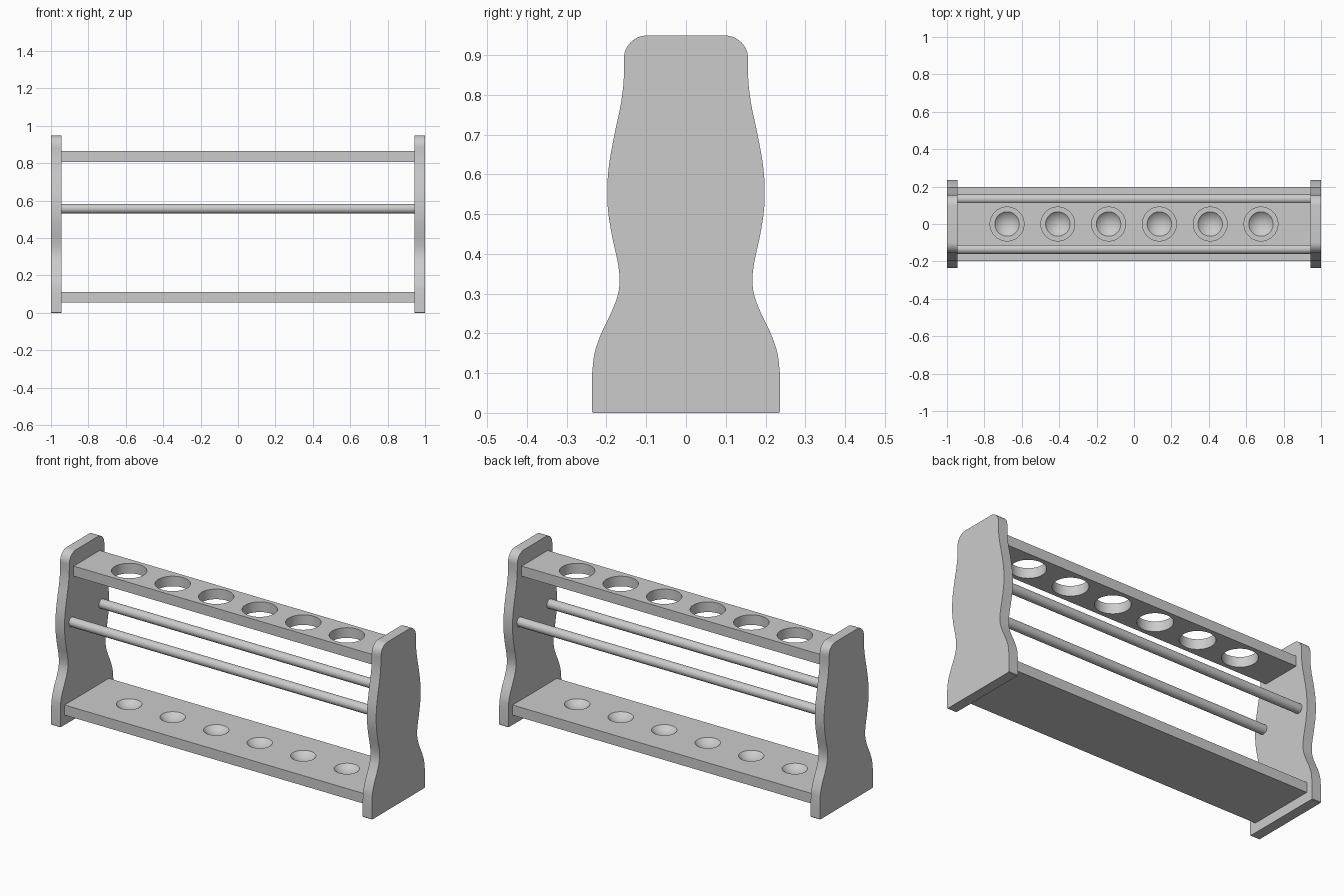
import bpy, bmesh, math
from mathutils import Matrix, Vector

if "Cube" in bpy.data.objects:
    bpy.data.objects.remove(bpy.data.objects["Cube"], do_unlink=True)

grey = bpy.data.materials.new("plain grey")
grey.use_nodes = True
COLOUR = (0.6, 0.6, 0.6, 1)
grey.diffuse_color = COLOUR
grey.node_tree.nodes["Principled BSDF"].inputs["Base Color"].default_value = COLOUR

INNER = 0.943                                   # inner face of the end panels
HOLES = [(i - 2.5) * 0.2715 for i in range(6)]  # tube positions along x
HOLE_R = 0.0905


def add_object(name, bm):
    bmesh.ops.recalc_face_normals(bm, faces=bm.faces[:])
    mesh = bpy.data.meshes.new(name)
    bm.to_mesh(mesh)
    bm.free()
    mesh.materials.append(grey)
    obj = bpy.data.objects.new(name, mesh)
    bpy.context.collection.objects.link(obj)
    return obj


def activate(obj):
    bpy.ops.object.select_all(action="DESELECT")
    obj.select_set(True)
    bpy.context.view_layer.objects.active = obj


def smooth(obj):
    activate(obj)
    bpy.ops.object.shade_smooth_by_angle(angle=math.radians(30))


def cut(obj, cutter):
    activate(obj)
    mod = obj.modifiers.new("cut", "BOOLEAN")
    mod.operation, mod.solver, mod.object = "DIFFERENCE", "EXACT", cutter
    bpy.ops.object.modifier_apply(modifier=mod.name)
    bpy.data.objects.remove(cutter, do_unlink=True)


def shelf(name, half_y, z0, z1):
    bm = bmesh.new()
    bmesh.ops.create_cube(bm, size=1, matrix=Matrix.Translation((0, 0, (z0 + z1) / 2))
                          @ Matrix.Diagonal((2 * INNER, 2 * half_y, z1 - z0, 1)))
    return add_object(name, bm)


def spline(points, steps=6):
    """Smooth curve through the points (Catmull-Rom)."""
    pts = [Vector(p) for p in points]
    pts = [pts[0] * 2 - pts[1]] + pts + [pts[-1] * 2 - pts[-2]]
    out = []
    for a, b, c, d in zip(pts, pts[1:], pts[2:], pts[3:]):
        for k in range(steps):
            t = k / steps
            out.append(0.5 * (2 * b + (c - a) * t + (2 * a - 5 * b + 4 * c - d) * t * t
                              + (3 * b - a - 3 * c + d) * t ** 3))
    return out + [pts[-2]]


# Wavy end panels: half outline (y, z), rounded top corner, mirrored in y
wave = spline([(0.236, 0.10), (0.230, 0.15), (0.213, 0.20), (0.189, 0.25), (0.172, 0.295),
               (0.167, 0.335), (0.172, 0.38), (0.185, 0.44), (0.195, 0.50), (0.198, 0.555),
               (0.194, 0.62), (0.180, 0.70), (0.166, 0.765), (0.158, 0.82), (0.156, 0.86),
               (0.156, 0.89)])
corner = [Vector((0.098 + 0.058 * math.cos(a), 0.891 + 0.058 * math.sin(a)))
          for a in (math.radians(90 * k / 12) for k in range(1, 13))]
half = [Vector((0.233, 0)), Vector((0.236, 0.003))] + wave + corner
outline = half + [Vector((-p.x, p.y)) for p in reversed(half)]

for side, name in ((1, "left_end_panel"), (-1, "right_end_panel")):
    bm = bmesh.new()
    face = bm.faces.new([bm.verts.new((side * INNER, p.x, p.y)) for p in outline])
    ext = bmesh.ops.extrude_face_region(bm, geom=[face], use_keep_orig=True)
    bmesh.ops.translate(bm, vec=(side * (1 - INNER), 0, 0),
                        verts=[v for v in ext["geom"] if isinstance(v, bmesh.types.BMVert)])
    smooth(add_object(name, bm))

# Upper shelf with round through holes
upper = shelf("upper_shelf", 0.116, 0.807, 0.864)
bm = bmesh.new()
for x in HOLES:
    bmesh.ops.create_cone(bm, cap_ends=True, segments=64, radius1=HOLE_R, radius2=HOLE_R,
                          depth=0.3, matrix=Matrix.Translation((x, 0, 0.835)))
cut(upper, add_object("hole_cutter", bm))
smooth(upper)

# Base shelf with shallow spherical dimples
base = shelf("base_shelf", 0.197, 0.055, 0.112)
bm = bmesh.new()
for x in HOLES:
    bmesh.ops.create_uvsphere(bm, u_segments=48, v_segments=48, radius=HOLE_R,
                              matrix=Matrix.Translation((x, 0, 0.112 - 0.028 + HOLE_R)))
cut(base, add_object("dimple_cutter", bm))
smooth(base)

# Two support rods
for y, name in ((-0.134, "front_rod"), (0.134, "back_rod")):
    bm = bmesh.new()
    bmesh.ops.create_cone(bm, cap_ends=True, segments=40, radius1=0.026, radius2=0.026,
                          depth=2 * INNER, matrix=Matrix.Translation((0, y, 0.557))
                          @ Matrix.Rotation(math.pi / 2, 4, "Y"))
    smooth(add_object(name, bm))
